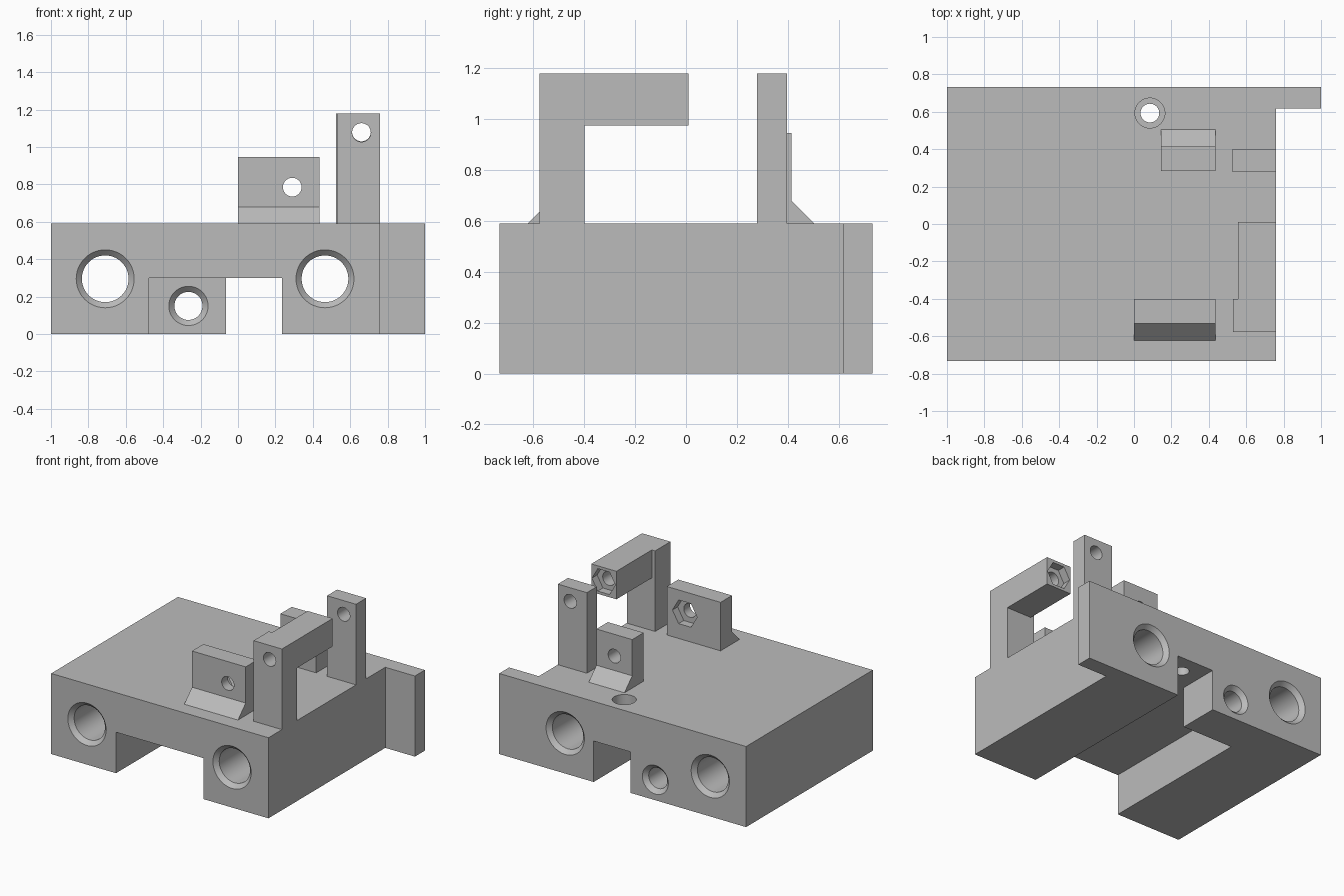
import bpy, bmesh, math
from mathutils import Vector

if "Cube" in bpy.data.objects:
    bpy.data.objects.remove(bpy.data.objects["Cube"], do_unlink=True)

grey = bpy.data.materials.new("plain grey")
grey.use_nodes = True
COLOUR = (0.5, 0.5, 0.5, 1)
grey.diffuse_color = COLOUR
grey.node_tree.nodes["Principled BSDF"].inputs["Base Color"].default_value = COLOUR


def link(name, bm):
    bmesh.ops.recalc_face_normals(bm, faces=bm.faces)
    mesh = bpy.data.meshes.new(name)
    bm.to_mesh(mesh)
    bm.free()
    mesh.materials.append(grey)
    ob = bpy.data.objects.new(name, mesh)
    bpy.context.collection.objects.link(ob)
    return ob


def prism(name, axis, points, start, end):
    """Extrude a flat outline along an axis; points use the two other axes in order."""
    def place(p, d):
        co = list(p)
        co.insert("xyz".index(axis), d)
        return co
    bm = bmesh.new()
    face = bm.faces.new([bm.verts.new(place(p, start)) for p in points])
    out = bmesh.ops.extrude_face_region(bm, geom=[face])
    move = Vector(place((0, 0), end - start))
    verts = [v for v in out["geom"] if isinstance(v, bmesh.types.BMVert)]
    bmesh.ops.translate(bm, vec=move, verts=verts)
    return link(name, bm)


def rect(a0, a1, b0, b1):
    return [(a0, b0), (a1, b0), (a1, b1), (a0, b1)]


def bore(axis, centre, steps, sides=48):
    """Turned cutter: steps are (position along axis, radius)."""
    bm = bmesh.new()
    rings = []
    for d, r in steps:
        ring = []
        for i in range(sides):
            t = math.tau * i / sides
            co = [centre[0] + r * math.cos(t), centre[1] + r * math.sin(t)]
            co.insert("xyz".index(axis), d)
            ring.append(bm.verts.new(co))
        rings.append(ring)
    for a, b in zip(rings, rings[1:]):
        for i in range(sides):
            j = (i + 1) % sides
            bm.faces.new((a[i], a[j], b[j], b[i]))
    bm.faces.new(rings[0])
    bm.faces.new(rings[-1])
    return link("cutter", bm)


def chamfered(centre, y0, y1, r, rim):
    """Through bore along y with a bevelled mouth at both ends."""
    e = 0.01
    return bore("y", centre, [(y0 - e, r + rim + e), (y0 + rim, r),
                              (y1 - rim, r), (y1 + e, r + rim + e)])


def cut(ob, *cutters):
    for c in cutters:
        c.hide_render = True
        mod = ob.modifiers.new("cut", "BOOLEAN")
        mod.operation = "DIFFERENCE"
        mod.solver = "EXACT"
        mod.object = c
    bpy.context.view_layer.update()
    graph = bpy.context.evaluated_depsgraph_get()
    mesh = bpy.data.meshes.new_from_object(ob.evaluated_get(graph))
    ob.modifiers.clear()
    ob.data = mesh
    for c in cutters:
        bpy.data.objects.remove(c, do_unlink=True)
    bpy.ops.object.select_all(action="DESELECT")
    ob.select_set(True)
    bpy.context.view_layer.objects.active = ob
    bpy.ops.object.shade_smooth_by_angle(angle=math.radians(25))


FRONT, BACK, DECK, SIDE = -0.733, 0.733, 0.59, 0.76

# Main block with its side flange, underside channel and bores
body = prism("carriage_block", "z",
             [(-1, FRONT), (SIDE, FRONT), (SIDE, 0.618), (1, 0.618), (1, BACK), (-1, BACK)],
             0, DECK)
channel = prism("channel_cutter", "z",
                [(-0.475, -1), (0.235, -1), (0.235, 1), (-0.065, 1), (-0.065, 0.435), (-0.475, 0.435)],
                -0.1, 0.3)
cut(body, channel,
    chamfered((-0.71, 0.295), FRONT, BACK, 0.125, 0.03),
    chamfered((0.465, 0.295), FRONT, BACK, 0.125, 0.03),
    chamfered((-0.265, 0.15), 0.435, BACK, 0.075, 0.03),
    bore("z", (0.085, 0.593), [(0.2, 0.05), (0.47, 0.05), (0.47, 0.08), (0.7, 0.08)]))

# Front tab with a sloped foot and a hex nut pocket at its rear
HOLE = (0.29, 0.785)
front_tab = prism("front_tab", "x",
                  [(-0.622, DECK), (-0.4, DECK), (-0.4, 0.945), (-0.532, 0.945), (-0.532, 0.68)],
                  0, 0.435)
cut(front_tab, bore("y", HOLE, [(-0.8, 0.05), (-0.2, 0.05)]),
    bore("y", HOLE, [(-0.46, 0.1), (-0.3, 0.1)], 6))

# Rear tab, sloped the other way
rear_tab = prism("rear_tab", "x",
                 [(0.283, DECK), (0.505, DECK), (0.415, 0.68), (0.415, 0.945), (0.283, 0.945)],
                 0.145, 0.435)
cut(rear_tab, bore("y", HOLE, [(0.1, 0.05), (0.7, 0.05)]))

# Rear post
rear_post = prism("rear_post", "z", rect(0.525, SIDE, 0.28, 0.397), DECK, 1.18)
cut(rear_post, bore("y", (0.66, 1.08), [(0.1, 0.05), (0.7, 0.05)]))

# Front post with a slimmer arm reaching back, ending in a nut pocket
ARM_HOLE = (0.66, 1.077)
front_post = prism("front_post_and_arm", "x",
                   [(-0.577, DECK), (-0.4, DECK), (-0.4, 0.975), (0.01, 0.975), (0.01, 1.18), (-0.577, 1.18)],
                   0.53, SIDE)
cut(front_post, prism("arm_cutter", "y", rect(0.4, 0.557, 0.9, 1.3), -0.4, 0.3),
    bore("y", ARM_HOLE, [(-0.8, 0.05), (0.2, 0.05)]),
    bore("y", ARM_HOLE, [(-0.05, 0.095), (0.1, 0.095)], 6))
